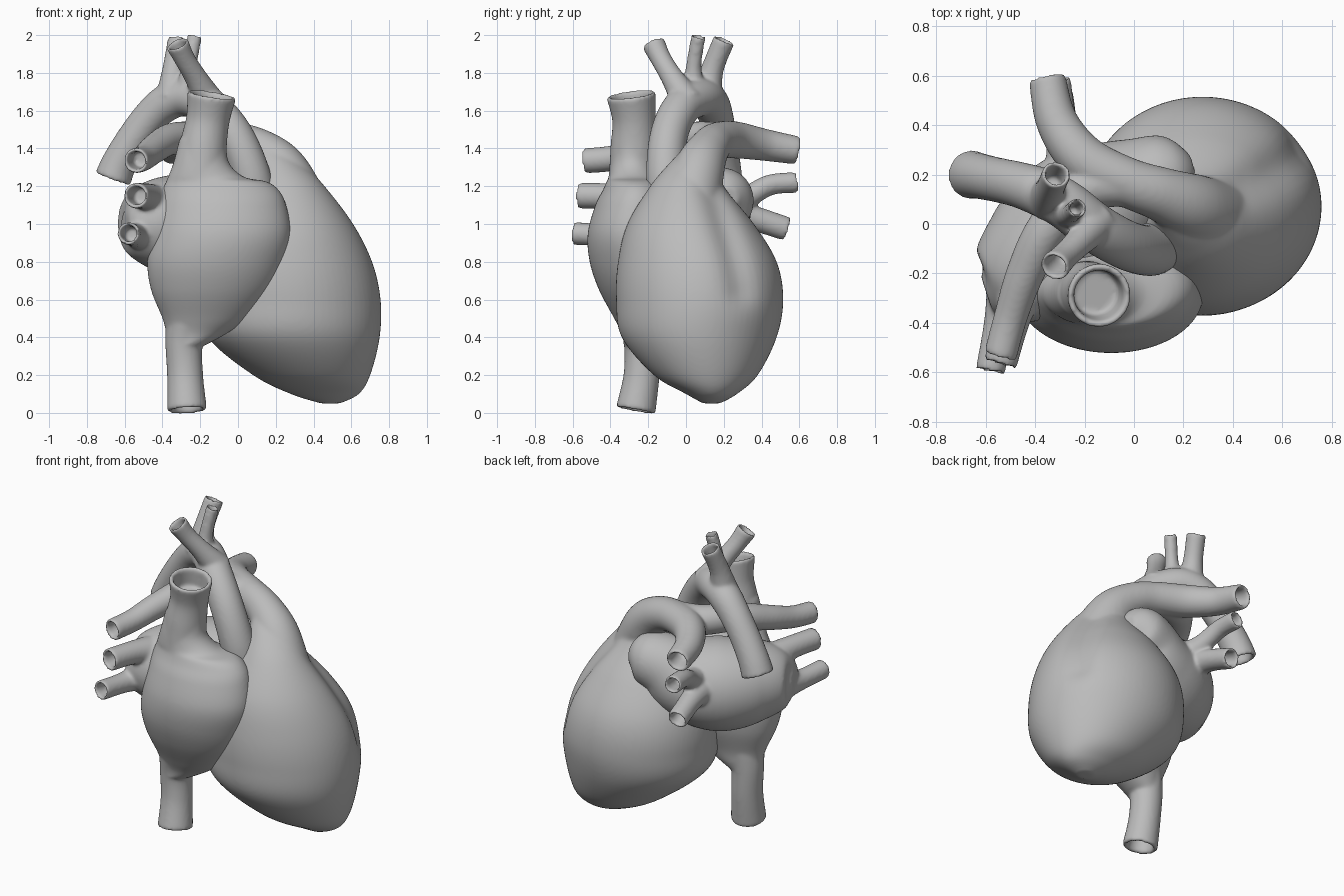
import bpy, bmesh, math
from mathutils import Vector, Quaternion

cube = bpy.data.objects.get("Cube")
if cube:
    bpy.data.objects.remove(cube, do_unlink=True)

GREY = (0.5, 0.5, 0.5, 1)
mat = bpy.data.materials.new("plain grey")
mat.use_nodes = True
mat.diffuse_color = GREY
mat.node_tree.nodes["Principled BSDF"].inputs["Base Color"].default_value = GREY
SIDES = 72


def spline(rows, steps=8):
    """Smooth curve through rows of any number of values."""
    pts = [rows[0]] + list(rows) + [rows[-1]]
    out = []
    for a, b, c, d in zip(pts, pts[1:], pts[2:], pts[3:]):
        for i in range(steps):
            t = i / steps
            out.append([q + t * (r - p) / 2 + t * t * (2 * p - 5 * q + 4 * r - s) / 2
                        + t ** 3 * (3 * q - p - 3 * r + s) / 2
                        for p, q, r, s in zip(a, b, c, d)])
    out.append(list(rows[-1]))
    return out


def skin(bm, loops):
    """Closed skin over a row of rings."""
    rings = [[bm.verts.new(p) for p in loop] for loop in loops]
    faces = [bm.faces.new((a[i - 1], a[i], b[i], b[i - 1]))
             for a, b in zip(rings, rings[1:]) for i in range(SIDES)]
    faces += [bm.faces.new(rings[0]), bm.faces.new(rings[-1])]
    bmesh.ops.recalc_face_normals(bm, faces=faces)


def circle():
    for i in range(SIDES):
        a = math.tau * i / SIDES
        yield math.cos(a), math.sin(a)


def tube(bm, path, hollow=True, bore=0.72):
    """Round sweep along (x, y, z, radius); hollow ones get an open, rounded mouth."""
    rows = spline(path)
    pos = [Vector(r[:3]) for r in rows]
    stations, last, turn = [], Vector((0, 0, 1)), Quaternion()
    for i, p in enumerate(pos):
        tan = (pos[min(i + 1, len(pos) - 1)] - pos[max(i - 1, 0)]).normalized()
        turn = last.rotation_difference(tan) @ turn
        last = tan
        stations.append((p, turn.copy(), max(rows[i][3], 0.01)))
    if hollow:
        p, q, r = stations[-1]
        for shift, size in ((0.008, 0.95), (0.008, bore + 0.08), (-0.006, bore), (-0.12, bore - 0.06)):
            stations.append((p + last * shift, q, r * size))
    skin(bm, [[p + q @ Vector((c * r, s * r, 0)) for c, s in circle()]
              for p, q, r in stations])


def stack(bm, levels):
    """Ellipses stacked in height from (z, x_min, x_max, y_min, y_max)."""
    skin(bm, [[((a + b) / 2 + c * (b - a) / 2, (d + e) / 2 + s * (e - d) / 2, z)
               for c, s in circle()] for z, a, b, d, e in spline(levels)])


def groove(bm, path, centre, reach, depth):
    """Press a soft valley along a path toward a centre."""
    spots = [Vector(p) for p in spline(path)]
    for v in bm.verts:
        push = max(math.exp(-((v.co - s).length / reach) ** 2) for s in spots)
        v.co += (Vector(centre) - v.co).normalized() * depth * push


def finish(name, bm, softness=6):
    """Fuse overlapping pieces into one soft skin."""
    mesh = bpy.data.meshes.new(name)
    bm.to_mesh(mesh)
    bm.free()
    mesh.materials.append(mat)
    ob = bpy.data.objects.new(name, mesh)
    bpy.context.collection.objects.link(ob)
    fuse = ob.modifiers.new("fuse", 'REMESH')
    fuse.mode = 'VOXEL'
    fuse.voxel_size = 0.011
    fuse.use_smooth_shade = True
    soft = ob.modifiers.new("soften", 'SMOOTH')
    soft.factor = 0.5
    soft.iterations = softness
    mesh.polygons.foreach_set("use_smooth", [True] * len(mesh.polygons))


# Ventricles with the groove between them, flowing into the lung artery
bm = bmesh.new()
stack(bm, [(.05, .44, .54, .09, .18), (.1, .28, .64, 0, .27), (.2, .08, .7, -.17, .38),
           (.4, -.16, .75, -.34, .48), (.6, -.2, .755, -.37, .515), (.8, -.18, .71, -.36, .48),
           (1, -.1, .61, -.31, .36), (1.2, .04, .46, -.19, .2), (1.32, .08, .345, -.09, .17),
           (1.4, .08, .24, -.01, .16)])
groove(bm, [(.46, .17, 1.18), (.56, .21, 1), (.66, .27, .8), (.71, .31, .66)],
       (.2, .05, .7), .09, .035)
tube(bm, [(.38, .05, .9, .16), (.32, .03, 1.1, .155), (.23, .07, 1.29, .135),
          (.11, .12, 1.395, .11), (-.03, .17, 1.44, .1), (-.2, .26, 1.445, .098),
          (-.31, .41, 1.42, .085), (-.35, .585, 1.39, .075)])
tube(bm, [(0, .16, 1.44, .09), (-.2, .14, 1.45, .092), (-.35, -.02, 1.45, .085),
          (-.44, -.2, 1.4, .077), (-.5, -.38, 1.35, .068), (-.54, -.53, 1.335, .067)])
finish("ventricles_and_lung_artery", bm, 9)

# Right atrium with the upper and lower great veins
bm = bmesh.new()
stack(bm, [(.36, -.37, -.17, -.33, -.14), (.42, -.38, -.06, -.34, -.12),
           (.5, -.4, .05, -.38, -.1), (.65, -.46, .18, -.46, -.05), (.8, -.48, .25, -.51, -.03),
           (.95, -.45, .28, -.52, -.05), (1.1, -.42, .255, -.48, -.06),
           (1.18, -.4, .215, -.44, -.09), (1.225, -.38, .15, -.42, -.12),
           (1.25, -.37, .03, -.41, -.14), (1.33, -.34, -.05, -.4, -.17),
           (1.45, -.31, -.06, -.385, -.18)])
tube(bm, [(-.2, -.28, 1.2, .13), (-.185, -.275, 1.4, .125), (-.16, -.275, 1.55, .115),
          (-.14, -.29, 1.68, .13)], bore=.78)
tube(bm, [(-.25, -.24, .55, .13), (-.285, -.23, .38, .1), (-.28, -.235, .2, .095),
          (-.27, -.265, .02, .105)])
finish("right_atrium_and_great_veins", bm)

# Left atrium with its rounded ear and four lung veins
bm = bmesh.new()
tube(bm, [(-.6, -.27, 1, .06), (-.55, -.25, 1, .17), (-.42, -.16, 1, .245),
          (-.24, 0, .99, .285), (-.06, .1, 1.03, .25), (.06, .17, 1.11, .19),
          (.17, .21, 1.14, .15), (.24, .23, 1.14, .05)], hollow=False)
tube(bm, [(-.42, -.15, 1.08, .13), (-.48, -.35, 1.14, .075), (-.54, -.56, 1.15, .068)])
tube(bm, [(-.48, -.18, .95, .12), (-.54, -.38, .94, .065), (-.58, -.59, .95, .06)])
tube(bm, [(-.2, .12, 1.07, .12), (-.25, .3, 1.13, .065), (-.29, .44, 1.205, .055),
          (-.31, .58, 1.22, .055)])
tube(bm, [(-.25, .1, 1.02, .15), (-.28, .3, 1.04, .075), (-.31, .53, .975, .063)])
finish("left_atrium_and_lung_veins", bm)

# Aorta: arch and three upper branches
bm = bmesh.new()
tube(bm, [(.1, -.06, 1.02, .12), (.07, -.105, 1.25, .105), (-.02, -.09, 1.47, .1),
          (-.15, -.02, 1.62, .1), (-.28, .08, 1.67, .1), (-.38, .13, 1.64, .098),
          (-.47, .16, 1.56, .092), (-.56, .18, 1.44, .09), (-.63, .195, 1.32, .093),
          (-.66, .2, 1.245, .098)])
tube(bm, [(-.15, .01, 1.64, .085), (-.22, -.07, 1.77, .06), (-.28, -.13, 1.87, .055),
          (-.32, -.17, 1.95, .062)])
tube(bm, [(-.27, .05, 1.68, .07), (-.26, .04, 1.82, .042), (-.23, .065, 1.99, .039)])
tube(bm, [(-.35, .1, 1.66, .09), (-.34, .14, 1.82, .06), (-.315, .2, 1.97, .058)])
finish("aorta", bm)
